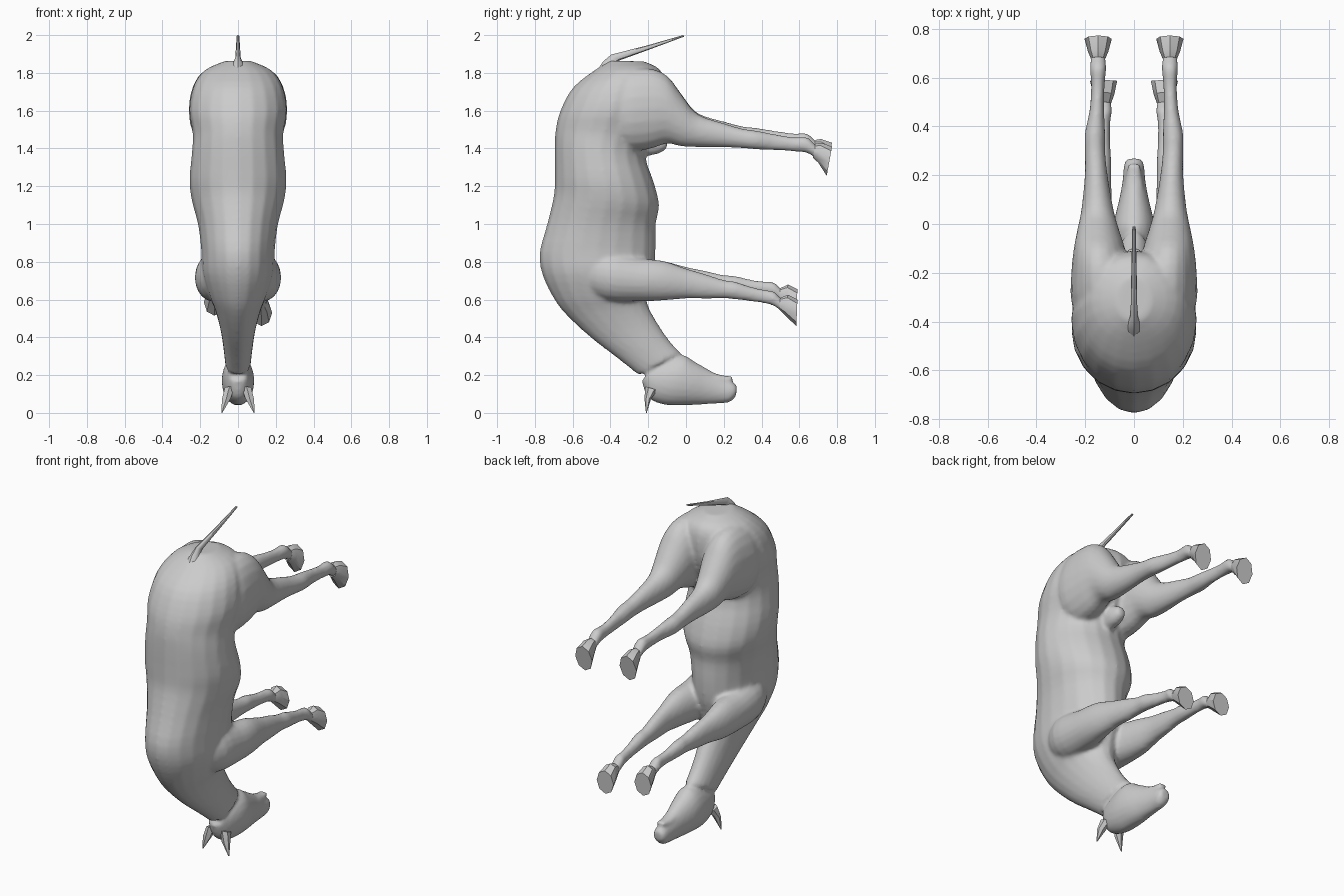
import bpy, bmesh, math
from mathutils import Vector


def spline(rows, steps):
    """Catmull-Rom interpolation between cross-section rows."""
    if steps == 1:
        return rows
    out = []
    v = [Vector(r) for r in rows]
    for i in range(len(v) - 1):
        p0, p1, p2, p3 = v[max(i - 1, 0)], v[i], v[i + 1], v[min(i + 2, len(v) - 1)]
        for k in range(steps):
            t = k / steps
            out.append(0.5 * (2 * p1 + (p2 - p0) * t + (2 * p0 - 5 * p1 + 4 * p2 - p3) * t * t
                              + (3 * p1 - p0 - 3 * p2 + p3) * t ** 3))
    return out + [v[-1]]


def loft(name, rows, sides=20, steps=3, place=None):
    """Rows are (x, y1, z1, y2, z2, half width): an ellipse spanning two outline points."""
    bm = bmesh.new()
    rings = []
    for x, y1, z1, y2, z2, w in spline(rows, steps):
        ring = []
        for k in range(sides):
            a = 2 * math.pi * k / sides
            c = (1 - math.cos(a)) / 2
            co = Vector((x + w * math.sin(a), y1 + (y2 - y1) * c, z1 + (z2 - z1) * c))
            ring.append(bm.verts.new(place(co) if place else co))
        rings.append(ring)
    for a, b in zip(rings, rings[1:]):
        for k in range(sides):
            j = (k + 1) % sides
            bm.faces.new((a[k], a[j], b[j], b[k]))
    bm.faces.new(rings[0])
    bm.faces.new(rings[-1])
    bmesh.ops.recalc_face_normals(bm, faces=bm.faces)
    me = bpy.data.meshes.new(name)
    bm.to_mesh(me)
    bm.free()
    ob = bpy.data.objects.new(name, me)
    bpy.context.collection.objects.link(ob)
    return ob


def activate(obs):
    bpy.ops.object.select_all(action='DESELECT')
    for o in obs:
        o.select_set(True)
    bpy.context.view_layer.objects.active = obs[0]


def side_place(side, lift):
    """Mirror to one side; the left legs are raised a little towards the hoof."""
    def f(co):
        up = lift * max(0, min(1, (co.y + 0.1) / 0.65)) if side < 0 else 0
        return Vector((co.x * side, co.y, co.z + up))
    return f


# Torso and neck, from rump down to poll
torso = [(-.40, 1.865, -.22, 1.86, .07), (-.49, 1.81, -.14, 1.82, .175),
         (-.60, 1.72, -.11, 1.74, .235), (-.665, 1.60, -.12, 1.61, .258),
         (-.69, 1.50, -.18, 1.46, .24), (-.695, 1.40, -.215, 1.36, .244),
         (-.695, 1.25, -.17, 1.22, .257), (-.70, 1.15, -.142, 1.10, .245),
         (-.735, 1.0, -.16, 1.0, .212), (-.775, .85, -.16, .88, .195),
         (-.76, .73, -.17, .76, .19), (-.70, .605, -.20, .65, .155),
         (-.63, .515, -.205, .58, .122), (-.50, .395, -.16, .49, .093),
         (-.37, .295, -.09, .385, .077), (-.25, .20, -.03, .32, .068)]
# Head, from poll to muzzle
head = [(-.235, .17, -.17, .24, .05), (-.20, .08, -.09, .29, .072),
        (-.11, .042, -.01, .305, .086), (0, .04, .04, .275, .08),
        (.10, .045, .11, .235, .06), (.18, .05, .19, .19, .046),
        (.235, .058, .245, .165, .042), (.265, .09, .27, .145, .03)]
lip = [(.10, .15, .11, .225, .045), (.19, .155, .19, .20, .034), (.245, .17, .248, .195, .026)]
# Legs: x, y, z, half width, half depth
hind = [(.10, -.45, 1.61, .09, .14), (.13, -.33, 1.60, .125, .21), (.137, -.2, 1.61, .12, .215),
        (.142, -.1, 1.605, .105, .18), (.147, -.02, 1.545, .085, .135),
        (.15, .06, 1.495, .066, .088), (.155, .2, 1.47, .047, .064),
        (.16, .3, 1.453, .042, .052), (.16, .37, 1.445, .042, .05),
        (.152, .47, 1.433, .03, .043), (.148, .57, 1.422, .028, .038),
        (.147, .64, 1.418, .034, .042), (.147, .685, 1.385, .03, .036),
        (.147, .72, 1.365, .03, .036)]
fore = [(.09, -.55, .74, .07, .09), (.12, -.42, .725, .103, .13), (.13, -.25, .705, .095, .115),
        (.14, -.12, .70, .075, .105), (.14, 0, .685, .053, .08), (.135, .1, .67, .044, .066),
        (.13, .2, .655, .037, .049), (.13, .26, .648, .037, .047), (.127, .34, .63, .029, .039),
        (.123, .42, .615, .026, .036), (.122, .465, .605, .033, .039),
        (.122, .50, .575, .028, .034), (.122, .53, .555, .028, .034)]

parts = [loft("body", [(0, *r) for r in torso]),
         loft("head", [(0, *r) for r in head]),
         loft("lower_lip", [(0, *r) for r in lip])]
for side in (1, -1):
    for label, legs, lift in (("hind_leg", hind, .02), ("fore_leg", fore, .055)):
        rows = [(x, y, z - d, y, z + d, w) for x, y, z, w, d in legs]
        parts.append(loft(label, rows, place=side_place(side, lift)))

# Sheath between the hind legs
sheath = [(0, -.22, 1.36, -.22, 1.50, .05), (0, -.15, 1.37, -.15, 1.48, .045),
          (0, -.10, 1.40, -.10, 1.45, .025)]
parts.append(loft("sheath", sheath))

# Fuse the parts into one softly blended skin
activate(parts)
bpy.ops.object.join()
body = bpy.context.object
m = body.modifiers.new("fuse", 'REMESH')
m.mode = 'VOXEL'
m.voxel_size = .011
s = body.modifiers.new("soften", 'SMOOTH')
s.factor = .5
s.iterations = 6
for mod in ("fuse", "soften"):
    bpy.ops.object.modifier_apply(modifier=mod)
bpy.ops.object.shade_smooth()

# Hooves: flared, faceted ends
crisp = []
hind_hoof = [(.147, .672, 1.35, .685, 1.425, .03), (.147, .70, 1.325, .715, 1.43, .042),
             (.147, .745, 1.255, .773, 1.41, .056)]
fore_hoof = [(.122, .49, .55, .50, .61, .028), (.123, .52, .52, .54, .625, .042),
             (.125, .584, .46, .59, .60, .056)]
for side in (1, -1):
    word = "right" if side > 0 else "left"
    for label, rows, lift in (("hind_hoof", hind_hoof, .02), ("fore_hoof", fore_hoof, .055)):
        crisp.append(loft(label + "_" + word, rows, 8, 1, side_place(side, lift)))
    # Ears
    ear = [(.045, -.215, .14, -.15, .12, .028), (.062, -.22, .075, -.185, .075, .026),
           (.086, -.212, .0, -.208, .0, .003)]
    crisp.append(loft("ear_" + word, ear, 6, 1, side_place(side, 0)))

# Tail
tail = [(0, -.48, 1.80, -.36, 1.80, .05), (0, -.44, 1.86, -.37, 1.855, .024),
        (0, -.395, 1.897, -.35, 1.867, .014), (0, -.2, 1.947, -.19, 1.925, .011),
        (0, -.015, 2.0, -.01, 1.992, .007)]
crisp.append(loft("tail", tail, 8, 1))

activate(crisp)
bpy.ops.object.shade_smooth_by_angle(angle=math.radians(40))
